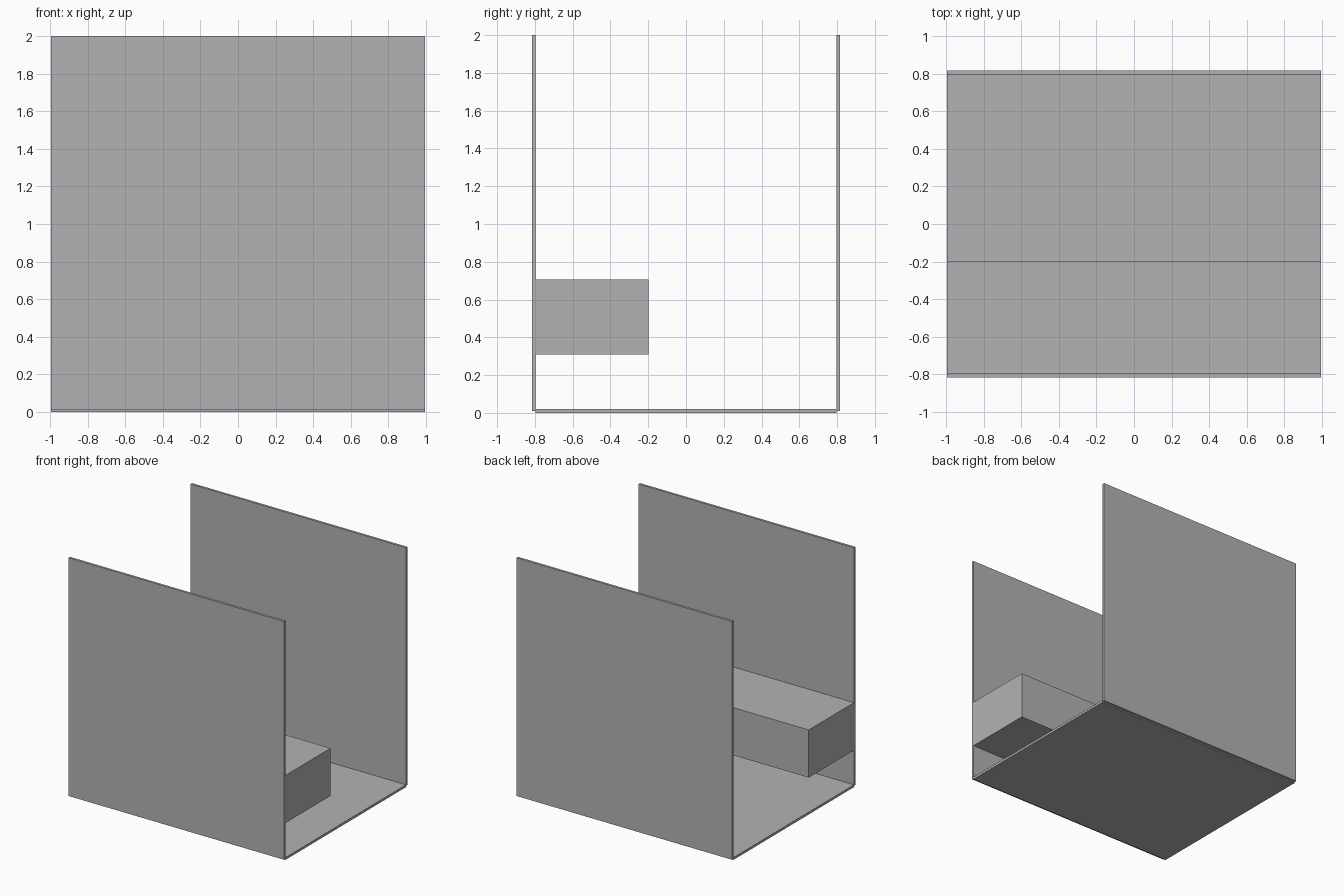
import bpy

cube = bpy.data.objects.get("Cube")
if cube:
    bpy.data.objects.remove(cube, do_unlink=True)

# One plain grey for every part
grey = bpy.data.materials.new("plain grey")
grey.use_nodes = True
colour = (0.45, 0.45, 0.45, 1)
grey.diffuse_color = colour
grey.node_tree.nodes["Principled BSDF"].inputs["Base Color"].default_value = colour

WIDTH = 1.99
INNER, OUTER = 0.796, 0.816


def slab(name, y0, y1, z0, z1):
    """Full-width box between two depths and two heights."""
    bpy.ops.mesh.primitive_cube_add(size=1, location=(0, (y0 + y1) / 2, (z0 + z1) / 2))
    obj = bpy.context.object
    obj.name = obj.data.name = name
    obj.scale = (WIDTH, y1 - y0, z1 - z0)
    bpy.ops.object.transform_apply(location=False, rotation=False, scale=True)
    obj.data.materials.append(grey)
    return obj


# Floor between the walls
slab("floor", -INNER, INNER, 0, 0.02)

# Tall walls, front and back
slab("front_wall", -OUTER, -INNER, 0.01, 2)
slab("back_wall", INNER, OUTER, 0.01, 2)

# Block shelf fixed to the inside of the front wall
slab("shelf", -INNER, -0.199, 0.308, 0.706)
